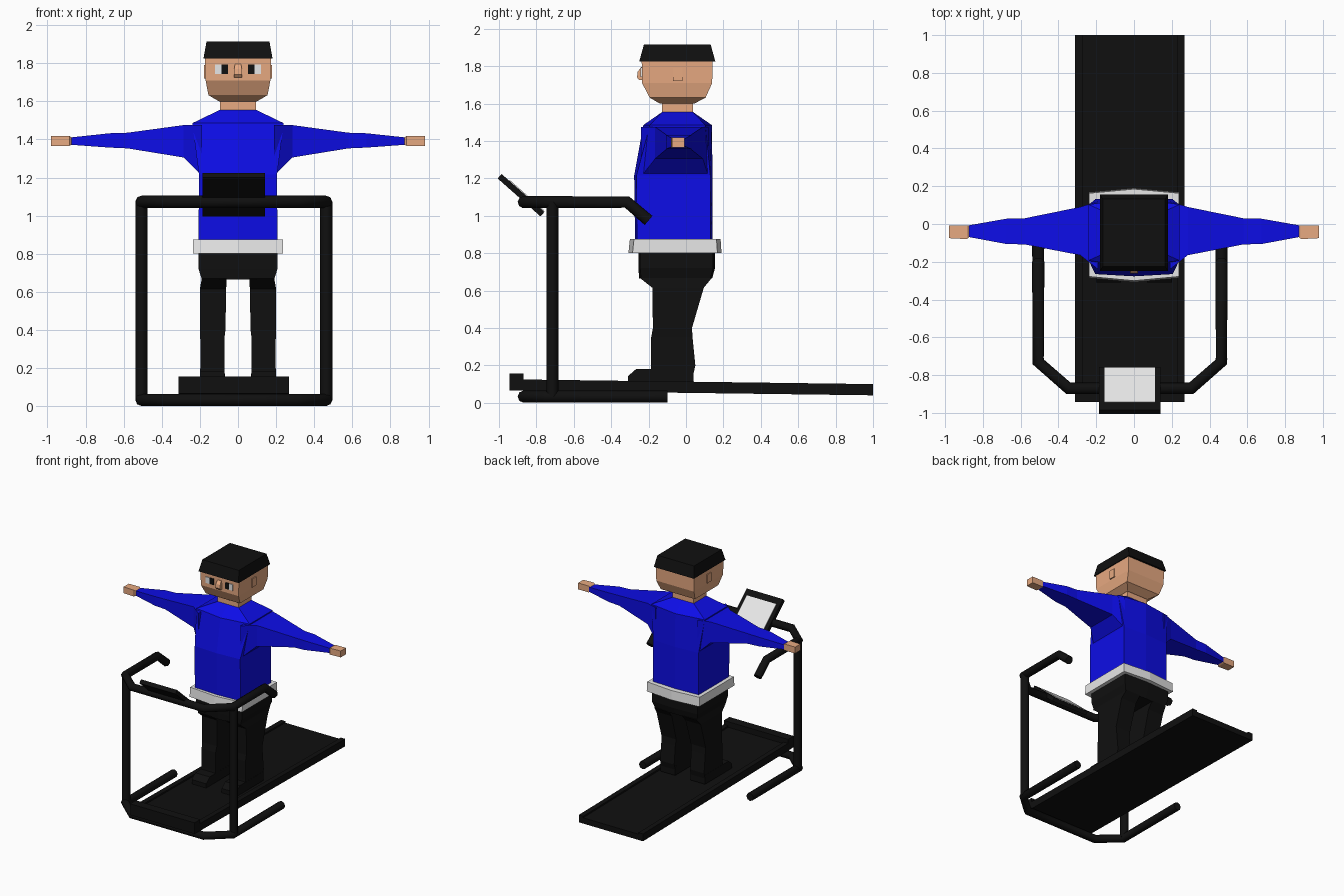
import bpy, bmesh, math
from mathutils import Matrix

if "Cube" in bpy.data.objects:
    bpy.data.objects.remove(bpy.data.objects["Cube"])


def material(name, rgb):
    m = bpy.data.materials.new(name)
    m.diffuse_color = (*rgb, 1)
    m.use_nodes = True
    m.node_tree.nodes["Principled BSDF"].inputs["Base Color"].default_value = m.diffuse_color
    return m


BLACK = material("black", (0.005, 0.005, 0.005))
BLUE = material("blue", (0.004, 0.004, 0.8))
SKIN = material("skin", (0.8, 0.4, 0.22))
WHITE = material("white", (0.8, 0.8, 0.8))


def loft(name, rings, mat):
    """Skin a list of equal-length point rings and close both ends."""
    bm = bmesh.new()
    loops = [[bm.verts.new(p) for p in r] for r in rings]
    n = len(loops[0])
    for a, b in zip(loops, loops[1:]):
        for i in range(n):
            j = (i + 1) % n
            bm.faces.new((a[i], a[j], b[j], b[i]))
    bm.faces.new(loops[0])
    bm.faces.new(loops[-1])
    bmesh.ops.recalc_face_normals(bm, faces=bm.faces)
    me = bpy.data.meshes.new(name)
    bm.to_mesh(me)
    bm.free()
    me.materials.append(mat)
    ob = bpy.data.objects.new(name, me)
    bpy.context.collection.objects.link(ob)
    return ob


def rect(x0, x1, y0, y1, z):
    return [(x0, y0, z), (x1, y0, z), (x1, y1, z), (x0, y1, z)]


def body(hw, y0, y1, z, bulge=0.0):
    """Six-sided body section, bowed out at the middle of front and back."""
    return [(-hw, y0 + bulge, z), (0, y0, z), (hw, y0 + bulge, z),
            (hw, y1 - bulge, z), (0, y1, z), (-hw, y1 - bulge, z)]


def box(name, x0, x1, y0, y1, z0, z1, mat):
    return loft(name, [rect(x0, x1, y0, y1, z0), rect(x0, x1, y0, y1, z1)], mat)


def tube(name, pts, mat, r=0.032):
    cu = bpy.data.curves.new(name, 'CURVE')
    cu.dimensions = '3D'
    cu.bevel_depth = r
    cu.bevel_resolution = 2
    cu.use_fill_caps = True
    sp = cu.splines.new('POLY')
    sp.points.add(len(pts) - 1)
    for p, co in zip(sp.points, pts):
        p.co = (*co, 1)
    cu.materials.append(mat)
    ob = bpy.data.objects.new(name, cu)
    bpy.context.collection.objects.link(ob)
    bpy.ops.object.select_all(action='DESELECT')
    ob.select_set(True)
    bpy.context.view_layer.objects.active = ob
    bpy.ops.object.convert(target='MESH')
    bpy.ops.object.shade_smooth_by_angle(angle=math.radians(50))


# --- Treadmill -------------------------------------------------------------
CX = -0.022  # machine centre line


def both_sides(half):
    """Mirror half a path about the machine centre line."""
    left = [(CX - x, y, z) for x, y, z in half]
    return left + [(CX + x, y, z) for x, y, z in reversed(half)]


# floor loop, handrail loop and uprights
tube("base_tube", both_sides([(0.485, -0.1, 0.033), (0.485, -0.73, 0.033),
                              (0.325, -0.87, 0.033)]), BLACK)
tube("handrail", both_sides([(0.485, -0.2, 0.975), (0.485, -0.315, 1.073),
                             (0.485, -0.73, 1.073), (0.325, -0.87, 1.073)]), BLACK)
for s, side in ((-1, "left"), (1, "right")):
    x = CX + s * 0.485
    tube(side + "_upright", [(x, -0.715, 0.03), (x, -0.715, 1.075)], BLACK)

# sloping deck with raised side rails


def deck_section(y, z):
    prof = [(-0.29, 0), (0.29, 0), (0.29, 0.06), (0.25, 0.06),
            (0.25, 0.047), (-0.25, 0.047), (-0.25, 0.06), (-0.29, 0.06)]
    return [(CX + x, y, z + h) for x, h in prof]


loft("deck", [deck_section(-0.9, 0.065), deck_section(1.0, 0.04)], BLACK)
box("motor_cover", CX - 0.29, CX + 0.29, -0.943, -0.87, 0.066, 0.157, BLACK)

# tilted console with a thin screen plate
tilt = Matrix.Translation((CX, -0.882, 1.11)) @ Matrix.Rotation(math.radians(-41.5), 4, 'X')
console = box("console", -0.163, 0.163, -0.153, 0.153, -0.016, 0.016, BLACK)
screen = box("screen", -0.133, 0.133, -0.1, 0.145, 0.014, 0.021, WHITE)
for ob in (console, screen):
    ob.data.transform(tilt)

# --- Runner ----------------------------------------------------------------
loft("hips", [body(0.19, -0.25, 0.14, 0.665, 0.01), body(0.207, -0.255, 0.155, 0.72, 0.01),
              body(0.207, -0.255, 0.155, 0.83, 0.01)], BLACK)
loft("jacket_hem", [body(0.237, -0.308, 0.19, 0.80, 0.022),
                    body(0.237, -0.3, 0.185, 0.875, 0.022)], WHITE)
loft("jacket", [body(0.207, -0.272, 0.142, 0.84, 0.01), body(0.205, -0.277, 0.142, 1.215, 0.012),
                body(0.24, -0.228, 0.138, 1.485, 0.035),
                body(0.095, -0.127, 0.037, 1.555)], BLUE)

for s, side in ((-1, "left"), (1, "right")):
    # leg and shoe
    leg = [(0.06, 0.19, -0.25, 0.14, 0.67), (0.062, 0.2, -0.18, 0.095, 0.615),
           (0.066, 0.2, -0.177, 0.032, 0.4), (0.072, 0.198, -0.186, 0.035, 0.35),
           (0.072, 0.198, -0.186, 0.05, 0.2), (0.068, 0.2, -0.19, 0.04, 0.155)]
    loft(side + "_leg", [rect(s * a, s * b, c, d, z) for a, b, c, d, z in leg], BLACK)
    shoe = [(-0.31, 0.04, 0.108), (-0.31, 0.04, 0.143), (-0.265, 0.04, 0.182)]
    loft(side + "_shoe", [rect(s * 0.07, s * 0.2, a, b, z) for a, b, z in shoe], BLACK)

    # sleeve, tapering to the wrist, and the hand: x, y range, z range
    def arm_ring(x, y0, y1, z0, z1):
        return [(s * x, y0, z0), (s * x, y1, z0), (s * x, y1, z1), (s * x, y0, z1)]

    sleeve = [(0.19, -0.24, 0.12, 1.21, 1.475), (0.285, -0.165, 0.09, 1.305, 1.475),
              (0.58, -0.108, 0.03, 1.353, 1.435), (0.675, -0.106, 0.028, 1.357, 1.432),
              (0.88, -0.068, -0.008, 1.372, 1.41)]
    loft(side + "_sleeve", [arm_ring(*r) for r in sleeve], BLUE)
    hand = [(0.87, -0.066, -0.01, 1.373, 1.409), (0.885, -0.08, -0.008, 1.366, 1.418),
            (0.98, -0.075, -0.008, 1.366, 1.418)]
    loft(side + "_hand", [arm_ring(*r) for r in hand], SKIN)

    # ear, eye white and pupil plates
    box(side + "_ear", s * 0.168, s * 0.179, -0.07, -0.02, 1.72, 1.79, SKIN)
    box(side + "_eye", s * 0.087, s * 0.122, -0.242, -0.234, 1.743, 1.793, WHITE)
    box(side + "_pupil", s * 0.053, s * 0.087, -0.242, -0.234, 1.743, 1.793, BLACK)

# neck, head, nose and cap
box("neck", -0.095, 0.095, -0.127, 0.037, 1.53, 1.61, SKIN)
head = [(0.1, -0.14, 0.045, 1.6), (0.155, -0.195, 0.105, 1.632),
        (0.17, -0.235, 0.14, 1.71), (0.174, -0.237, 0.142, 1.84)]
loft("head", [rect(-h, h, a, b, z) for h, a, b, z in head], SKIN)
nose = [(0.02, -0.25, -0.22, 1.725), (0.02, -0.262, -0.22, 1.74),
        (0.02, -0.258, -0.22, 1.77), (0.016, -0.24, -0.22, 1.795)]
loft("nose", [rect(-h, h, a, b, z) for h, a, b, z in nose], SKIN)
loft("cap", [rect(-0.181, 0.181, -0.25, 0.157, 1.825),
             rect(-0.165, 0.165, -0.225, 0.132, 1.915)], BLACK)
